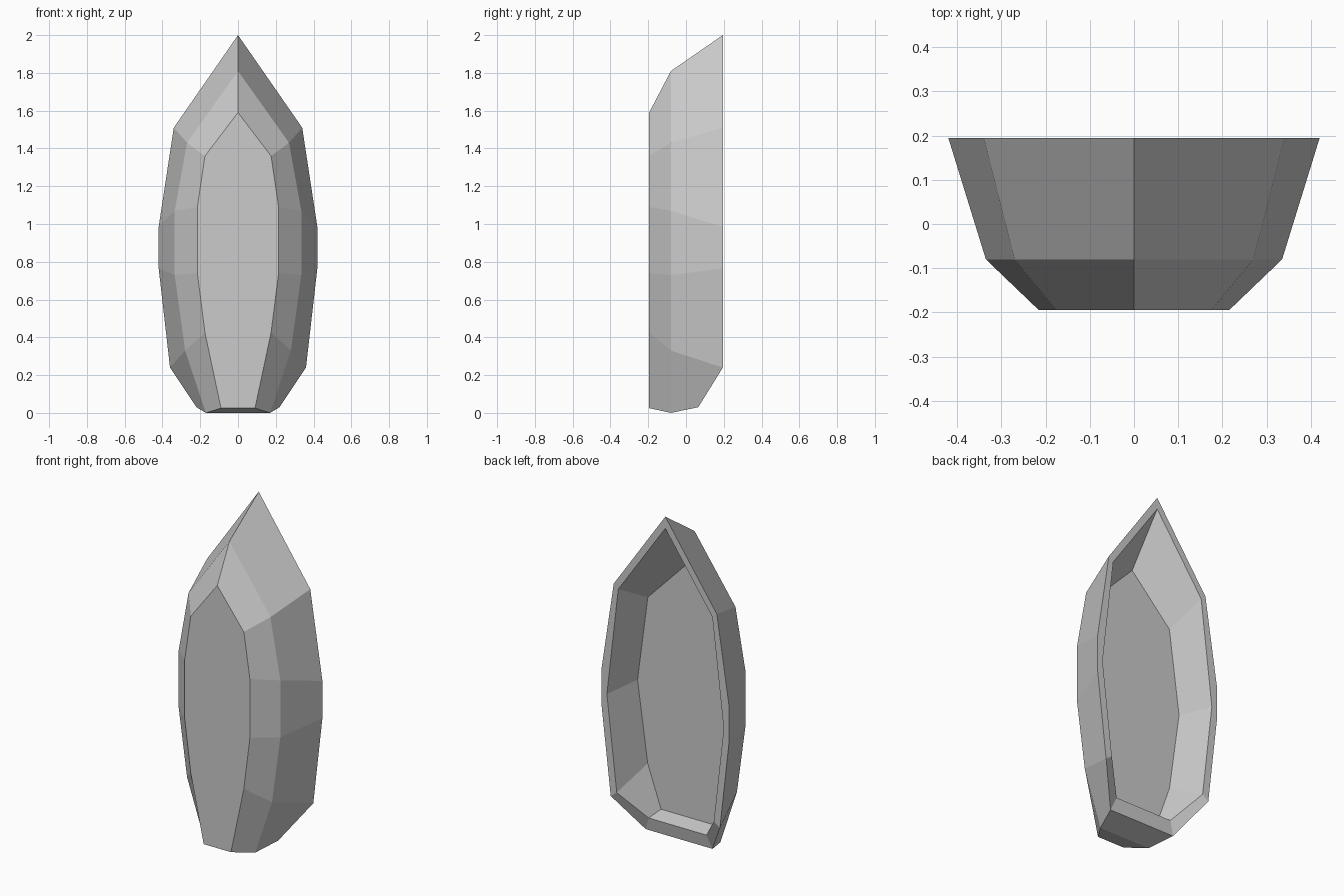
import bpy, bmesh

if "Cube" in bpy.data.objects:
    bpy.data.objects.remove(bpy.data.objects["Cube"])

# Half outlines (x, z) from the tip down to the bottom corner, plus depth y and bottom depth
RINGS = [
    # inner floor of the hollow
    (-0.015, -0.015, [(0, 1.64), (.262, 1.37), (.33, .86), (.33, .86), (.263, .38), (.175, .13)]),
    # inner lip
    (0.195, 0.08, [(0, 1.93), (.31, 1.485), (.385, .84), (.385, .84), (.32, .27), (.19, .11)]),
    # outer lip
    (0.195, 0.065, [(0, 2.0), (.34, 1.51), (.42, .985), (.42, .765), (.36, .24), (.22, .03)]),
    # widest bevel line
    (-0.08, -0.08, [(0, 1.81), (.27, 1.43), (.335, 1.07), (.335, .73), (.28, .33), (.17, 0)]),
    # flat front facet
    (-0.195, -0.195, [(0, 1.59), (.175, 1.36), (.215, 1.09), (.215, .74), (.175, .425), (.09, .025)]),
]


def add_ring(bm, y, y_bottom, half):
    pts = [(x, y, z) for x, z in half[:-1]]
    pts.append((half[-1][0], y_bottom, half[-1][1]))
    pts += [(-x, yy, z) for x, yy, z in reversed(pts[1:])]
    return [bm.verts.new(p) for p in pts]


# Hollow faceted gem shell
bm = bmesh.new()
loops = [add_ring(bm, *r) for r in RINGS]
n = len(loops[0])
for a, b in zip(loops, loops[1:]):
    for i in range(n):
        j = (i + 1) % n
        bm.faces.new((a[i], a[j], b[j], b[i]))
bm.faces.new(loops[0])
bm.faces.new(loops[-1])

# Merge the doubled side corners of the hollow
bmesh.ops.remove_doubles(bm, verts=bm.verts[:], dist=0.0005)
bmesh.ops.recalc_face_normals(bm, faces=bm.faces[:])

mesh = bpy.data.meshes.new("gem_shell")
bm.to_mesh(mesh)
bm.free()
obj = bpy.data.objects.new("gem_shell", mesh)
bpy.context.collection.objects.link(obj)
